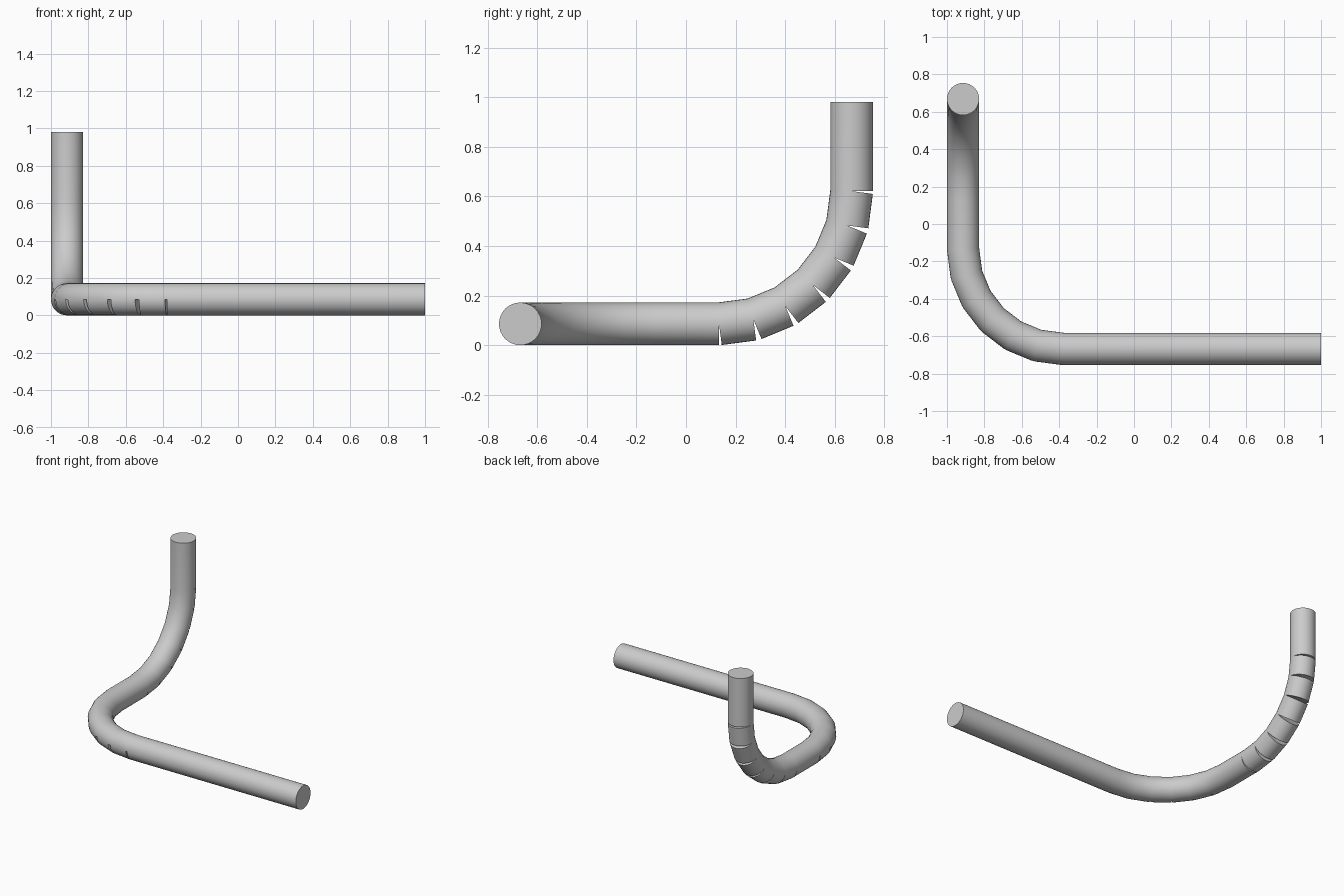
import bpy, bmesh, math
from mathutils import Vector, Matrix

if "Cube" in bpy.data.objects:
    bpy.data.objects.remove(bpy.data.objects["Cube"])

R = 0.086          # tube radius
N = 32             # sides of the tube
STEPS = 6          # straight pieces per bend
AX, AY, TOP = -1 + R, 0.668, 0.98
BEND = 0.535       # bend radius on the axis


def arc(centre, start, end):
    """Points of a quarter turn from direction start to direction end."""
    angles = [math.pi / 2 * i / STEPS for i in range(STEPS + 1)]
    return [centre + BEND * (math.cos(a) * start + math.sin(a) * end) for a in angles]


X, Y, Z = Vector((1, 0, 0)), Vector((0, 1, 0)), Vector((0, 0, 1))

# Axis of the tube: long arm, flat bend, rising bend, upright end
flat_bend = arc(Vector((AX + BEND, BEND - AY, R)), -Y, -X)
rising_bend = arc(Vector((AX, AY - BEND, R + BEND)), -Z, Y)
path = [Vector((1, -AY, R))] + flat_bend + rising_bend + [Vector((AX, AY, TOP))]
dirs = [(b - a).normalized() for a, b in zip(path, path[1:])]

bm = bmesh.new()
offsets = [R * (math.cos(t) * -Y + math.sin(t) * Z)
           for t in (2 * math.pi * k / N for k in range(N))]

# Plain end at the start
previous = [bm.verts.new(path[0] + o) for o in offsets]
bm.faces.new(previous)


def skin(ring_a, ring_b):
    for k in range(N):
        j = (k + 1) % N
        bm.faces.new((ring_a[k], ring_a[j], ring_b[j], ring_b[k]))


for i in range(1, len(path) - 1):
    p, da, db = path[i], dirs[i - 1], dirs[i]
    turn = da.rotation_difference(db).to_matrix()
    mitre = da + db
    flat = i <= STEPS + 1
    # Slits open the lower outer part of each joint
    first = 3 * N // 4 if flat else N // 2
    slit = [k % N for k in range(first + 1, N + 1 if flat else N)]
    ring_a, ring_b = [], []
    for k, o in enumerate(offsets):
        if k in slit:
            ring_a.append(bm.verts.new(p + o))
            ring_b.append(bm.verts.new(p + turn @ o))
        else:
            v = bm.verts.new(p + o - da * (o.dot(mitre) / da.dot(mitre)))
            ring_a.append(v)
            ring_b.append(v)
    skin(previous, ring_a)
    # Walls of the slit
    if flat:
        c = bm.verts.new(p)
        bm.faces.new([c, ring_a[first]] + [ring_a[k] for k in slit])
        bm.faces.new([c, ring_b[first]] + [ring_b[k] for k in slit])
        bm.faces.new((c, ring_a[0], ring_b[0]))
        bm.faces.new((ring_a[0], ring_b[0], ring_a[1]))
    else:
        for ring in (ring_a, ring_b):
            bm.faces.new([ring[first]] + [ring[k] for k in slit] + [ring[0]])
    previous = ring_b
    offsets = [turn @ o for o in offsets]

# Plain end at the top
last = [bm.verts.new(path[-1] + o) for o in offsets]
skin(previous, last)
bm.faces.new(last)
bmesh.ops.recalc_face_normals(bm, faces=bm.faces)

mesh = bpy.data.meshes.new("bent_tube")
bm.to_mesh(mesh)
bm.free()
tube = bpy.data.objects.new("bent_tube", mesh)
bpy.context.collection.objects.link(tube)

# Plain grey
grey = bpy.data.materials.new("grey")
grey.use_nodes = True
colour = (0.6, 0.6, 0.6, 1)
grey.diffuse_color = colour
grey.node_tree.nodes["Principled BSDF"].inputs["Base Color"].default_value = colour
mesh.materials.append(grey)

bpy.context.view_layer.objects.active = tube
tube.select_set(True)
bpy.ops.object.shade_smooth_by_angle(angle=math.radians(35))
